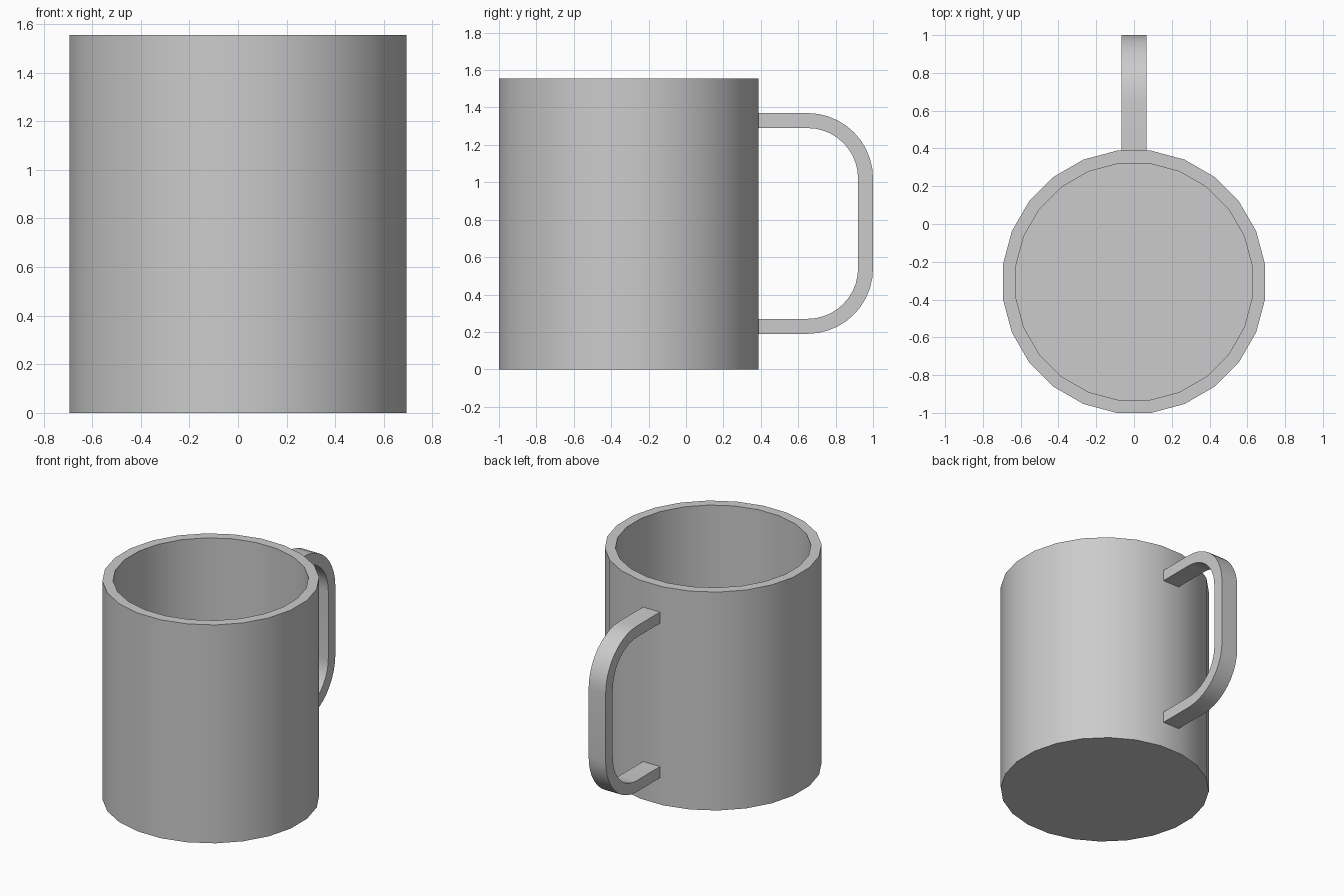
import bpy, bmesh, math

cube = bpy.data.objects.get("Cube")
if cube:
    bpy.data.objects.remove(cube)

SIDES = 24
CENTRE_Y = -0.306
HEIGHT = 1.555
OUTER_FLAT, INNER_FLAT = 0.694, 0.626   # centre-to-flat distances
FLOOR = 0.07

grey = bpy.data.materials.new("light_grey")
grey.use_nodes = True
grey.diffuse_color = (0.6, 0.6, 0.6, 1)
grey.node_tree.nodes["Principled BSDF"].inputs["Base Color"].default_value = (0.6, 0.6, 0.6, 1)


def finish(name, bm):
    """Turn a bmesh into a smooth-shaded object with sharp edges kept."""
    bmesh.ops.recalc_face_normals(bm, faces=bm.faces)
    mesh = bpy.data.meshes.new(name)
    bm.to_mesh(mesh)
    bm.free()
    mesh.materials.append(grey)
    obj = bpy.data.objects.new(name, mesh)
    bpy.context.collection.objects.link(obj)
    bpy.ops.object.select_all(action='DESELECT')
    obj.select_set(True)
    bpy.context.view_layer.objects.active = obj
    bpy.ops.object.shade_smooth_by_angle(angle=math.radians(30))
    return obj


def ring(bm, flat, z):
    """Polygon ring with a flat side facing the handle."""
    r = flat / math.cos(math.pi / SIDES)
    angles = [2 * math.pi * (i + 0.5) / SIDES for i in range(SIDES)]
    return [bm.verts.new((r * math.sin(a), CENTRE_Y + r * math.cos(a), z)) for a in angles]


# Mug body: outer wall, rim, inner wall, closed by base and inner floor
bm = bmesh.new()
rings = [ring(bm, flat, z) for flat, z in (
    (OUTER_FLAT, 0), (OUTER_FLAT, HEIGHT), (INNER_FLAT, HEIGHT), (INNER_FLAT, FLOOR))]
for a, b in zip(rings, rings[1:]):
    for i in range(SIDES):
        j = (i + 1) % SIDES
        bm.faces.new((a[i], a[j], b[j], b[i]))
bm.faces.new(rings[0])
bm.faces.new(rings[-1])
finish("mug_body", bm)

# Handle: flat strap with two rounded corners, swept as a rectangular section
BEND_Y, BEND_TOP, BEND_BOTTOM = 0.65, 1.02, 0.54
OUTER_R, INNER_R = 0.35, 0.27
HALF_WIDTH, START_Y, STEPS = 0.067, 0.385, 10


def strap_path(r):
    pts = [(START_Y, BEND_TOP + r)]
    for z, first in ((BEND_TOP, 90), (BEND_BOTTOM, 0)):
        for i in range(STEPS + 1):
            a = math.radians(first - 90 * i / STEPS)
            pts.append((BEND_Y + r * math.cos(a), z + r * math.sin(a)))
    return pts + [(START_Y, BEND_BOTTOM - r)]


bm = bmesh.new()
sections = []
for (yo, zo), (yi, zi) in zip(strap_path(OUTER_R), strap_path(INNER_R)):
    corners = ((-HALF_WIDTH, yo, zo), (HALF_WIDTH, yo, zo),
               (HALF_WIDTH, yi, zi), (-HALF_WIDTH, yi, zi))
    sections.append([bm.verts.new(c) for c in corners])
for a, b in zip(sections, sections[1:]):
    for i in range(4):
        j = (i + 1) % 4
        bm.faces.new((a[i], a[j], b[j], b[i]))
bm.faces.new(sections[0])
bm.faces.new(sections[-1])
finish("handle", bm)
